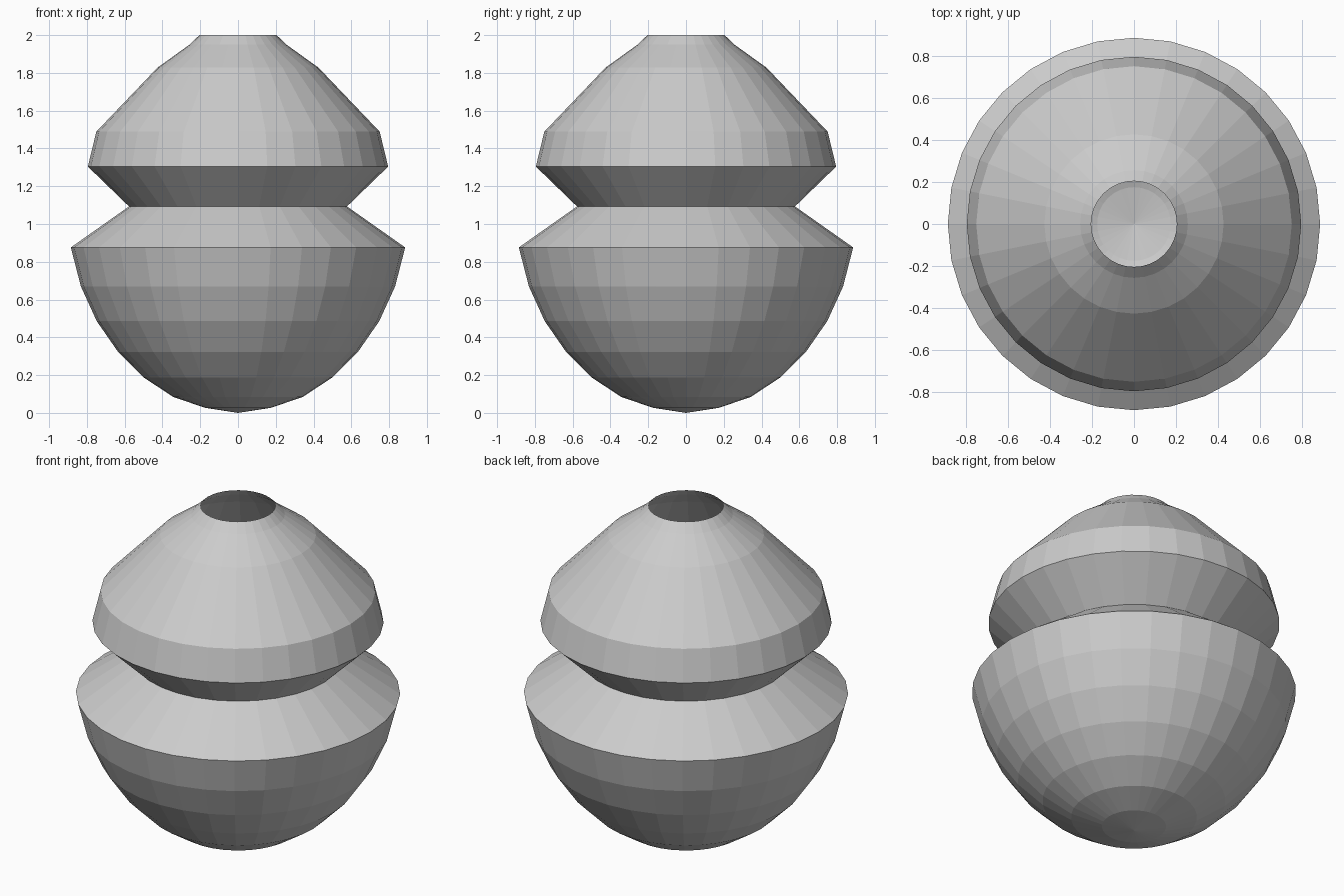
import bpy, bmesh, math

if "Cube" in bpy.data.objects:
    bpy.data.objects.remove(bpy.data.objects["Cube"])

SIDES = 32

# Lathe profile (radius, height), from the bottom point to the open rim
bowl = [(0.175, 0.027), (0.344, 0.085), (0.5, 0.188), (0.635, 0.323),
        (0.748, 0.486), (0.832, 0.67), (0.885, 0.876)]
waist = [(0.577, 1.093)]
upper = [(0.795, 1.304), (0.75, 1.489), (0.426, 1.828), (0.256, 1.95), (0.204, 2.0)]

bm = bmesh.new()


def ring(r, z):
    return [bm.verts.new((r * math.cos(i * math.tau / SIDES),
                          r * math.sin(i * math.tau / SIDES), z)) for i in range(SIDES)]


rings = [ring(r, z) for r, z in bowl + waist + upper]

# Pointed bottom fan
tip = bm.verts.new((0, 0, 0))
for i in range(SIDES):
    bm.faces.new((tip, rings[0][(i + 1) % SIDES], rings[0][i]))

# Side bands, open at the top
for low, high in zip(rings, rings[1:]):
    for i in range(SIDES):
        j = (i + 1) % SIDES
        bm.faces.new((low[i], low[j], high[j], high[i]))

mesh = bpy.data.meshes.new("waisted_vessel")
bm.to_mesh(mesh)
bm.free()
vessel = bpy.data.objects.new("waisted_vessel", mesh)
bpy.context.collection.objects.link(vessel)
